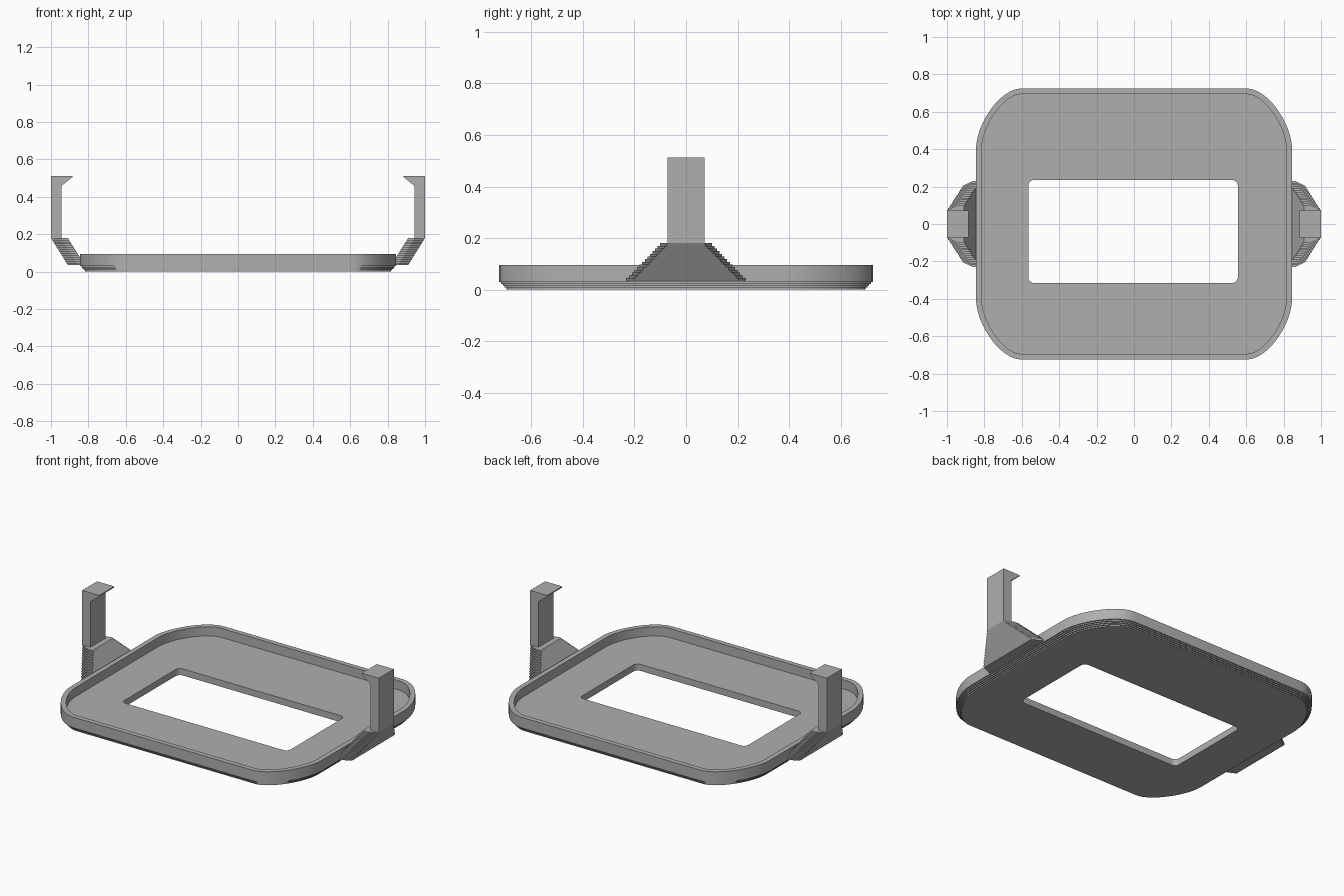
import bpy, bmesh, math
from mathutils import Vector

if "Cube" in bpy.data.objects:
    bpy.data.objects.remove(bpy.data.objects["Cube"], do_unlink=True)

grey = bpy.data.materials.new("plain grey")
grey.use_nodes = True
grey.diffuse_color = (0.43, 0.43, 0.43, 1)
grey.node_tree.nodes["Principled BSDF"].inputs["Base Color"].default_value = (0.43, 0.43, 0.43, 1)


def loft(name, rings, closed=False, smooth=False):
    """Skin matching rings of points; closed joins last to first, else caps the ends."""
    bm = bmesh.new()
    loops = [[bm.verts.new(p) for p in ring] for ring in rings]
    pairs = list(zip(loops, loops[1:]))
    if closed:
        pairs.append((loops[-1], loops[0]))
    else:
        bm.faces.new(loops[0])
        bm.faces.new(loops[-1])
    for a, b in pairs:
        for i in range(len(a)):
            j = (i + 1) % len(a)
            bm.faces.new((a[i], a[j], b[j], b[i]))
    bmesh.ops.recalc_face_normals(bm, faces=bm.faces)
    mesh = bpy.data.meshes.new(name)
    bm.to_mesh(mesh)
    bm.free()
    mesh.materials.append(grey)
    obj = bpy.data.objects.new(name, mesh)
    bpy.context.collection.objects.link(obj)
    if smooth:
        bpy.ops.object.select_all(action="DESELECT")
        obj.select_set(True)
        bpy.context.view_layer.objects.active = obj
        bpy.ops.object.shade_smooth_by_angle(angle=math.radians(30))
    return obj


def four_corners(corner):
    """Mirror one corner (from +y side to +x side) into a whole clockwise ring."""
    back = corner[::-1]
    return (corner + [(x, -y) for x, y in back]
            + [(-x, -y) for x, y in corner] + [(-x, y) for x, y in back])


STEPS = 12


def tray_ring(inset, z):
    a, b, c, d = (Vector(p) for p in ((0.6, 0.725), (0.72, 0.725), (0.845, 0.53), (0.845, 0.4)))
    corner = []
    for i in range(STEPS + 1):
        t = i / STEPS
        s = 1 - t
        p = a * s**3 + b * 3 * s * s * t + c * 3 * s * t * t + d * t**3
        tangent = (b - a) * s * s + (c - b) * 2 * s * t + (d - c) * t * t
        normal = Vector((-tangent.y, tangent.x)).normalized()
        p -= normal * inset
        corner.append((p.x, p.y))
    return [(x, y, z) for x, y in four_corners(corner)]


def window_ring(z):
    r, corner = 0.03, []
    for i in range(STEPS + 1):
        t = math.pi / 2 * (1 - i / STEPS)
        corner.append((0.56 - r + r * math.cos(t), 0.275 - r + r * math.sin(t)))
    return [(x - 0.005, y - 0.04, z) for x, y in four_corners(corner)]


# Tray: window, stepped lower edge, rim and recessed floor in one skin
RIM, FLOOR, LAYERS, LAYER = 0.095, 0.04, 4, 0.0075
rings = [window_ring(0)]
for k in range(LAYERS):
    inset = 0.028 * (1 - k / LAYERS)
    rings += [tray_ring(inset, k * LAYER), tray_ring(inset, (k + 1) * LAYER)]
rings += [tray_ring(0, LAYERS * LAYER), tray_ring(0, RIM),
          tray_ring(0.03, RIM), tray_ring(0.03, FLOOR), window_ring(FLOOR)]
loft("tray", rings, closed=True, smooth=True)

# Clips: stepped flared foot and hooked post on each side
LOW, HIGH, COUNT = 0.035, 0.18, 14


def foot_ring(side, z, step):
    outer = 0.91 + 0.09 * (z - LOW) / (HIGH - LOW)
    inner = max(0.84, outer - 0.09)
    wide = 0.23 - 0.13 * step / (COUNT - 1)
    half = [(outer, wide - 0.026), (outer - 0.055, wide), (inner, wide)]
    outline = half + [(x, -y) for x, y in half[::-1]]
    return [(side * x, y, z) for x, y in outline]


hook = [(1, HIGH), (1, 0.512), (0.885, 0.512), (0.885, 0.505), (0.945, 0.457), (0.945, HIGH)]
for side, label in ((1, "left"), (-1, "right")):
    rings = []
    for k in range(COUNT):
        for edge in (k, k + 1):
            rings.append(foot_ring(side, LOW + (HIGH - LOW) * edge / COUNT, k))
    loft(label + "_clip_foot", rings)
    loft(label + "_clip_post", [[(side * x, y, z) for x, z in hook] for y in (-0.072, 0.072)])
